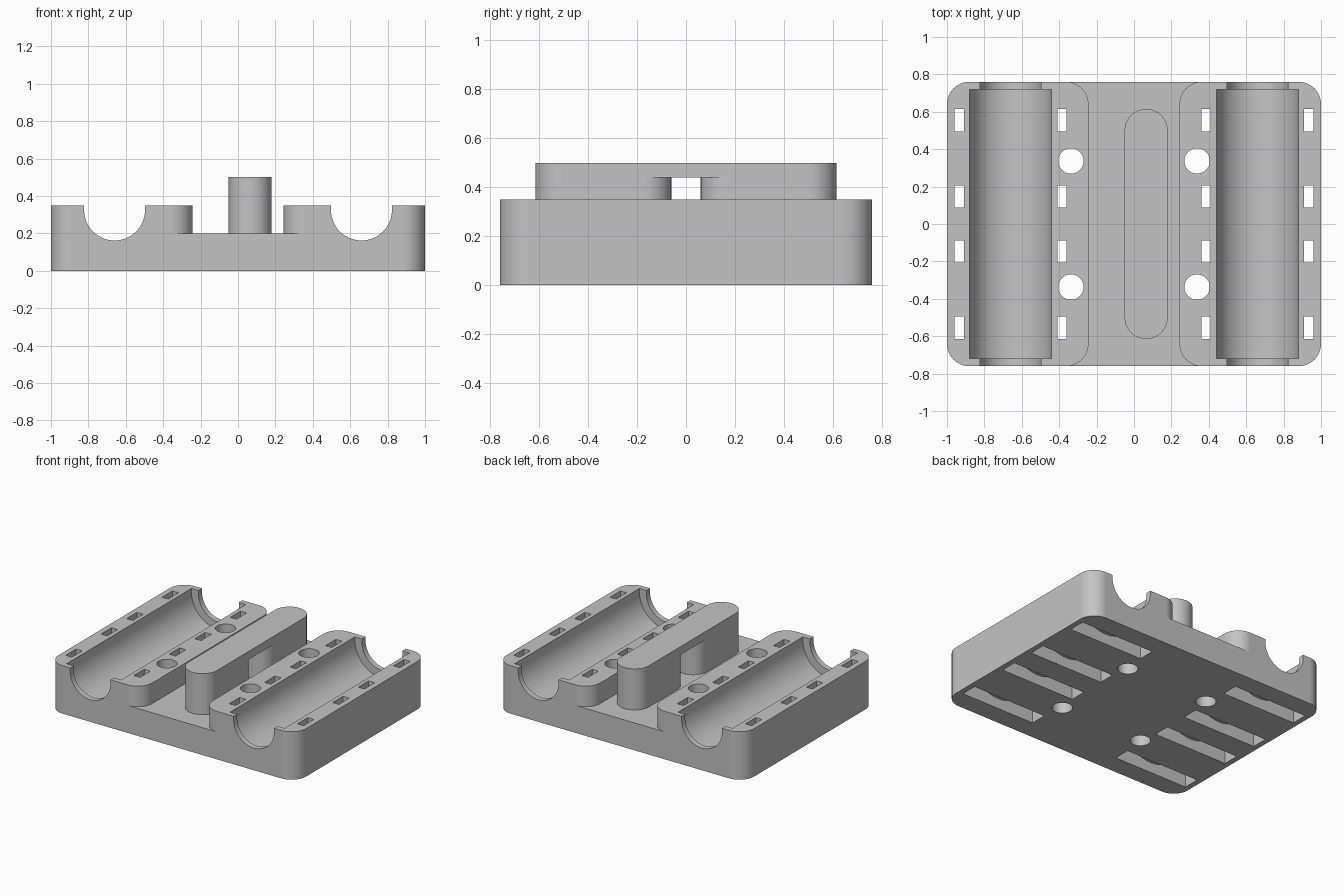
import bpy
import bmesh
from math import cos, sin, radians

cube = bpy.data.objects.get("Cube")
if cube:
    bpy.data.objects.remove(cube, do_unlink=True)

grey = bpy.data.materials.new("light grey plastic")
grey.use_nodes = True
colour = (0.55, 0.55, 0.55, 1)
grey.diffuse_color = colour
grey.node_tree.nodes["Principled BSDF"].inputs["Base Color"].default_value = colour

HALF_Y = 0.76
TOP = 0.35
FLOOR = 0.2
ROD_X = 0.66
ROD_Z = 0.325
POST_X = 0.065


def arc(u, v, r, start, end, steps=16):
    angles = [radians(start + (end - start) * i / steps) for i in range(steps + 1)]
    return [(u + r * cos(a), v + r * sin(a)) for a in angles]


def rounded_rect(hu, hv, r):
    corners = [(1, 1), (-1, 1), (-1, -1), (1, -1)]
    pts = []
    for i, (su, sv) in enumerate(corners):
        pts += arc(su * (hu - r), sv * (hv - r), r, 90 * i, 90 * i + 90)
    return pts


def trough(r):
    """Half-round groove, open upwards."""
    return [(-r, 0.6)] + arc(0, ROD_Z, r, 180, 360, 40) + [(r, 0.6)]


def strap_slot(inner, outer):
    """Space below and beside the round bearing shell, open underneath."""
    shell = [(inner, 0.6)] + arc(0, ROD_Z, inner, 0, -180, 40) + [(-inner, 0.6)]
    return [(-outer, 0.6), (-outer, -0.1), (outer, -0.1), (outer, 0.6)] + shell


def flared_gap(half, r, length):
    """Straight gap whose side walls round off at both ends."""
    low = [(half + r, -length - 0.1)]
    low += arc(half + r, r - length, r, -90, -180)
    right = low + [(u, -v) for u, v in reversed(low)]
    return right + [(-u, -v) for u, v in right]


def prism(bm, pts, axis, lo, hi, shift=(0, 0)):
    """Extrude a profile along y or z."""
    clean = []
    for p in pts:
        if all(abs(p[0] - q[0]) + abs(p[1] - q[1]) > 1e-5
               for q in (clean[-1:] + clean[:1])):
            clean.append(p)

    def ring(w):
        verts = []
        for u, v in clean:
            u, v = u + shift[0], v + shift[1]
            verts.append(bm.verts.new((u, v, w) if axis == "z" else (u, w, v)))
        return verts

    a, b = ring(lo), ring(hi)
    faces = [bm.faces.new(a), bm.faces.new(b[::-1])]
    for i in range(len(a)):
        j = (i + 1) % len(a)
        faces.append(bm.faces.new((a[j], a[i], b[i], b[j])))
    bmesh.ops.recalc_face_normals(bm, faces=faces)


def make(name, bm):
    mesh = bpy.data.meshes.new(name)
    bm.to_mesh(mesh)
    bm.free()
    mesh.materials.append(grey)
    obj = bpy.data.objects.new(name, mesh)
    bpy.context.collection.objects.link(obj)
    return obj


def activate(obj):
    bpy.ops.object.select_all(action="DESELECT")
    obj.select_set(True)
    bpy.context.view_layer.objects.active = obj


def carve(obj, bm):
    cutter = make("cutter", bm)
    cutter.hide_render = True
    mod = obj.modifiers.new("cut", "BOOLEAN")
    mod.operation = "DIFFERENCE"
    mod.solver = "EXACT"
    mod.object = cutter
    activate(obj)
    bpy.ops.object.modifier_apply(modifier=mod.name)
    bpy.data.objects.remove(cutter, do_unlink=True)


def finish(obj):
    activate(obj)
    bpy.ops.object.shade_smooth_by_angle(angle=radians(30))
    mod = obj.modifiers.new("clean shading", "WEIGHTED_NORMAL")
    mod.keep_sharp = True


# Carriage body
bm = bmesh.new()
prism(bm, rounded_rect(1, HALF_Y, 0.12), "z", 0, TOP)
body = make("carriage_body", bm)

# Bearing pockets, strap slots and screw holes
bm = bmesh.new()
for side in (-1, 1):
    x = side * ROD_X
    prism(bm, trough(0.22), "y", -0.72, 0.72, (x, 0))
    for y in (-0.555, -0.147, 0.147, 0.555):
        prism(bm, strap_slot(0.25, 0.3), "y", y - 0.06, y + 0.06, (x, 0))
    for y in (-0.337, 0.337):
        prism(bm, arc(0, 0, 0.068, 0, 360, 40), "z", -0.1, 0.6, (side * 0.337, y))
carve(body, bm)

# Rod grooves through the ends, and the middle channel
bm = bmesh.new()
for side in (-1, 1):
    prism(bm, trough(0.163), "y", -0.9, 0.9, (side * ROD_X, 0))
prism(bm, flared_gap(0.243, 0.12, HALF_Y), "z", FLOOR, 0.6)
carve(body, bm)
finish(body)

# Middle post with a belt opening between two rounded legs
bm = bmesh.new()
prism(bm, rounded_rect(0.115, 0.615, 0.115), "z", FLOOR, 0.5, (POST_X, 0))
post = make("centre_post", bm)
bm = bmesh.new()
gap = [(v, u) for u, v in flared_gap(0.06, 0.11, 0.115)]
prism(bm, gap, "z", 0.1, 0.44, (POST_X, 0))
carve(post, bm)
finish(post)
